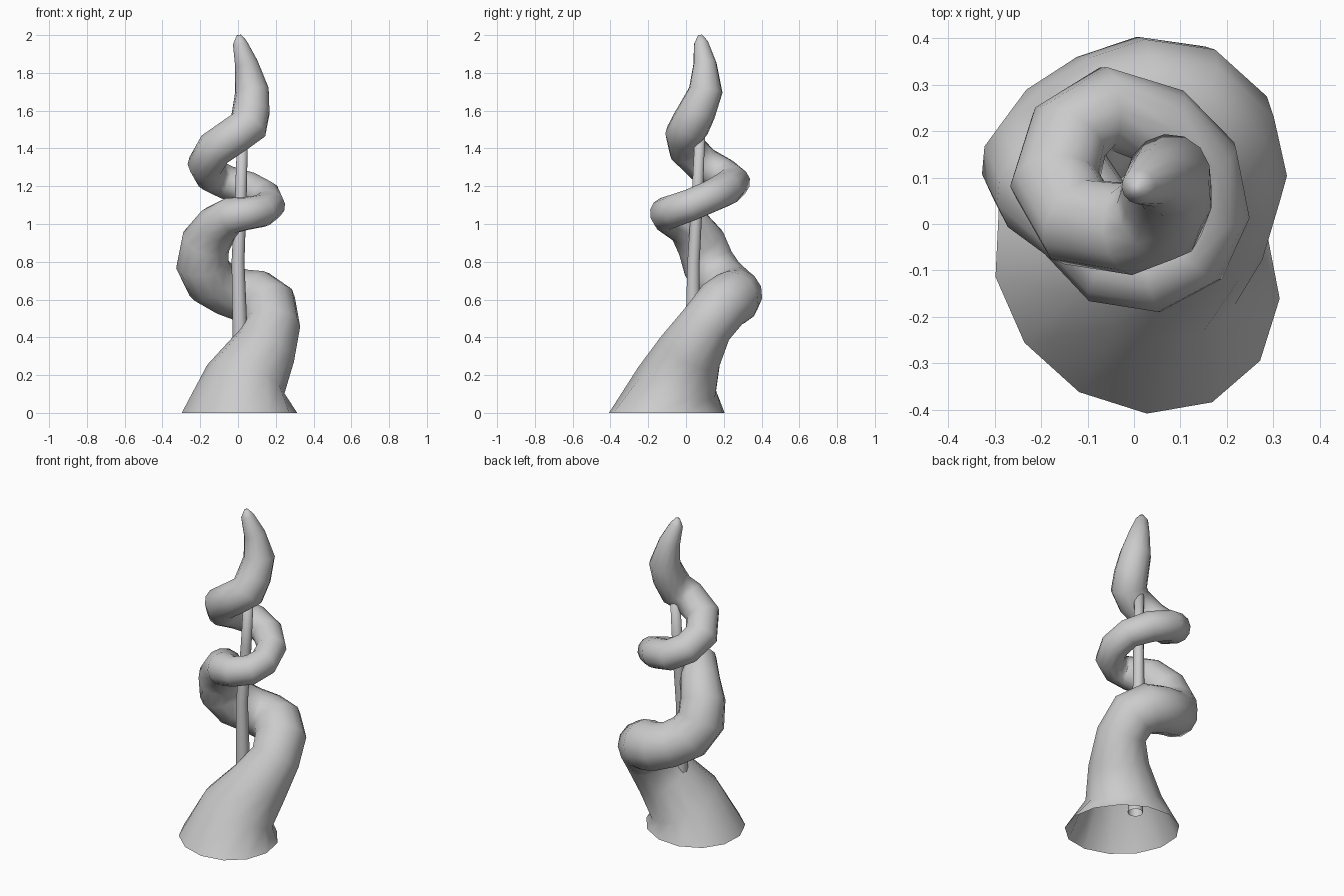
import bpy, bmesh, math
from mathutils import Vector


def sweep(name, path, sides, spin=0.0, oval=0.0):
    """Open-bottomed tube through (x, y, z, radius) points, twist-free frame."""
    pts = [Vector(p[:3]) for p in path]
    n = len(pts)
    bm = bmesh.new()
    rings = []
    u = Vector((math.cos(spin), math.sin(spin), 0))
    prev = Vector((0, 0, 1))
    for i, p in enumerate(pts):
        t = (pts[min(i + 1, n - 1)] - pts[max(i - 1, 0)]).normalized()
        if i == 0:
            t = Vector((0, 0, 1))      # first ring lies flat
        u = prev.rotation_difference(t) @ u
        u = (u - t * u.dot(t)).normalized()
        v = t.cross(u)
        prev = t
        r = path[i][3]
        rings.append([bm.verts.new(p + r * (u * math.cos(a) + v * math.sin(a)))
                      for a in (2 * math.pi * k / sides for k in range(sides))])
    # bottom rim is stretched along one diagonal and narrowed along the other
    for vert in rings[0]:
        d = vert.co - pts[0]
        vert.co.x -= oval * d.y
        vert.co.y -= oval * d.x
    for a, b in zip(rings, rings[1:]):
        for k in range(sides):
            j = (k + 1) % sides
            bm.faces.new((a[k], a[j], b[j], b[k]))
    bm.faces.new(rings[-1])
    for f in bm.faces:
        f.smooth = True
    mesh = bpy.data.meshes.new(name)
    bm.to_mesh(mesh)
    bm.free()
    ob = bpy.data.objects.new(name, mesh)
    bpy.context.collection.objects.link(ob)
    return ob


# Coiling body: flared open base, two turns, pointed tip
coil = [
    (0.005, -0.10, 0.00, 0.308), (0.04, -0.045, 0.17, 0.22),
    (0.135, 0.025, 0.33, 0.175), (0.185, 0.11, 0.47, 0.145),
    (0.165, 0.19, 0.57, 0.148), (0.10, 0.25, 0.61, 0.148),
    (0.02, 0.265, 0.625, 0.14),
    (-0.06, 0.24, 0.65, 0.135), (-0.145, 0.18, 0.70, 0.14),
    (-0.19, 0.12, 0.79, 0.14), (-0.172, 0.08, 0.90, 0.132),
    (-0.105, 0.01, 0.995, 0.115), (-0.035, -0.09, 1.045, 0.098),
    (0.04, -0.105, 1.055, 0.088), (0.125, -0.06, 1.07, 0.087),
    (0.165, 0.025, 1.10, 0.085),
    (0.145, 0.13, 1.145, 0.085), (0.06, 0.21, 1.185, 0.09),
    (-0.06, 0.25, 1.22, 0.09), (-0.14, 0.195, 1.26, 0.092),
    (-0.17, 0.09, 1.315, 0.097), (-0.12, 0.005, 1.40, 0.10),
    (-0.01, -0.01, 1.475, 0.10), (0.055, 0.02, 1.52, 0.105),
    (0.07, 0.06, 1.60, 0.10),
    (0.075, 0.105, 1.71, 0.09), (0.045, 0.10, 1.85, 0.062),
    (0.01, 0.08, 1.96, 0.038), (0.005, 0.075, 2.00, 0.012),
]
sweep("coiled_body", coil, 13, spin=math.radians(-7), oval=0.075)

# Thin central stem running through the coil
stem = [(0.015, 0.03, 0.05, 0.044), (0.01, 0.035, 0.45, 0.039),
        (0.00, 0.04, 0.80, 0.034), (0.015, 0.06, 1.15, 0.031),
        (0.025, 0.075, 1.50, 0.028)]
sweep("central_stem", stem, 10)
